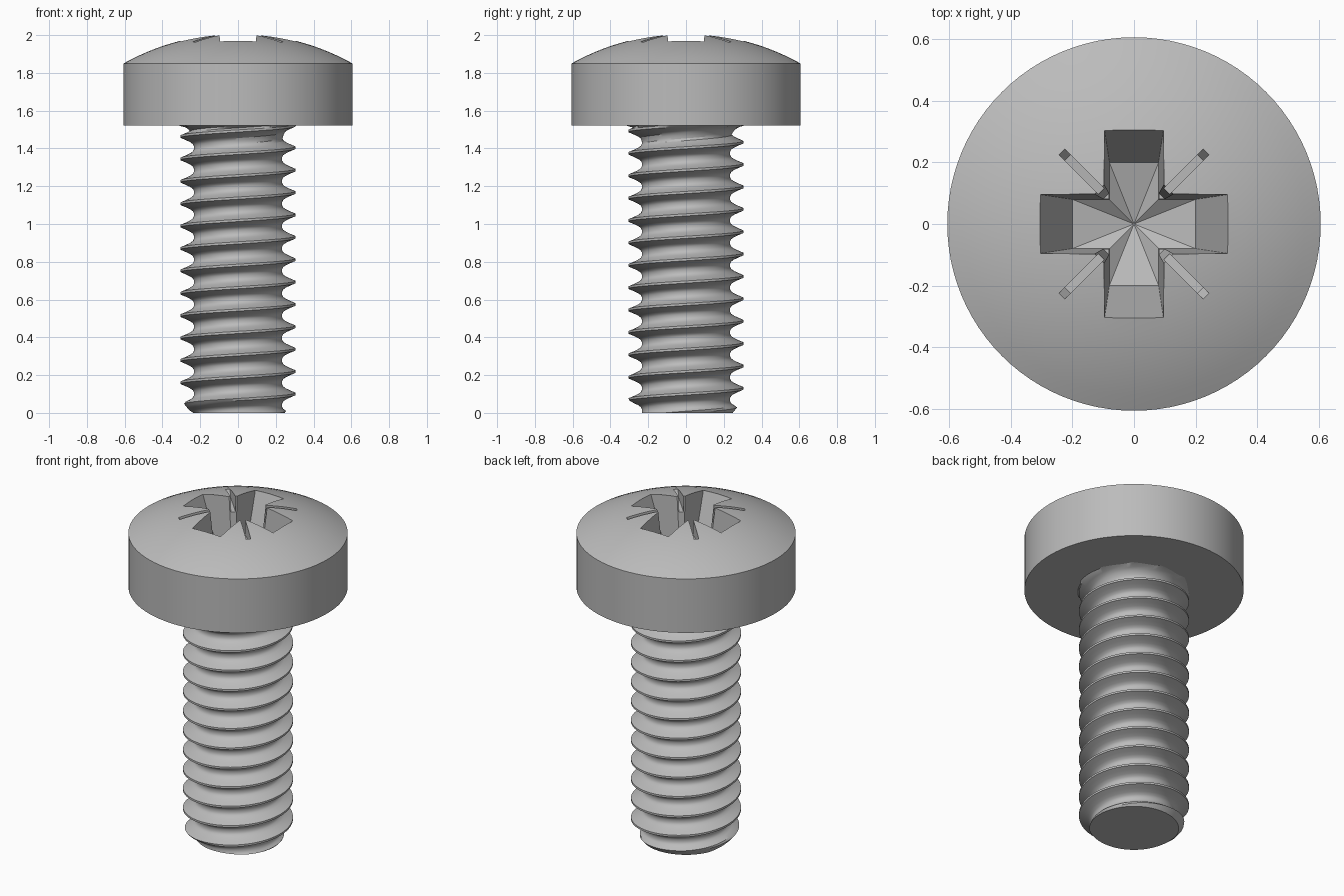
import bpy, bmesh, math
from mathutils import Vector, Matrix

cube = bpy.data.objects.get("Cube")
if cube:
    bpy.data.objects.remove(cube, do_unlink=True)

# Single plain metal colour
steel = bpy.data.materials.new("steel grey")
steel.use_nodes = True
GREY = (0.5, 0.5, 0.5, 1)
steel.diffuse_color = GREY
steel.node_tree.nodes["Principled BSDF"].inputs["Base Color"].default_value = GREY

HEAD_R, HEAD_Z, RIM_Z, APEX_Z = 0.606, 1.521, 1.85, 2.008
THREAD_R, ROOT_R, PITCH, START = 0.304, 0.234, 0.1185, 0.041
SEGS = 96


def finish(name, bm):
    bmesh.ops.remove_doubles(bm, verts=bm.verts, dist=1e-5)
    bmesh.ops.recalc_face_normals(bm, faces=bm.faces)
    mesh = bpy.data.meshes.new(name)
    bm.to_mesh(mesh)
    bm.free()
    mesh.materials.append(steel)
    obj = bpy.data.objects.new(name, mesh)
    bpy.context.collection.objects.link(obj)
    return obj


def activate(obj):
    bpy.ops.object.select_all(action='DESELECT')
    obj.select_set(True)
    bpy.context.view_layer.objects.active = obj


def carve(target, cutter):
    mod = target.modifiers.new("recess", 'BOOLEAN')
    mod.operation, mod.solver, mod.object = 'DIFFERENCE', 'EXACT', cutter
    activate(target)
    bpy.ops.object.modifier_apply(modifier=mod.name)
    bpy.data.objects.remove(cutter, do_unlink=True)


# Head: straight rim under a shallow spherical dome
rise = APEX_Z - RIM_Z
dome_r = (HEAD_R ** 2 + rise ** 2) / (2 * rise)
profile = [(0, HEAD_Z), (HEAD_R, HEAD_Z)]
for k in range(13):
    r = HEAD_R * (1 - k / 12)
    profile.append((r, APEX_Z - dome_r + math.sqrt(dome_r ** 2 - r ** 2)))
bm = bmesh.new()
verts = [bm.verts.new((r, 0, z)) for r, z in profile]
edges = [bm.edges.new(pair) for pair in zip(verts, verts[1:])]
bmesh.ops.spin(bm, geom=verts + edges, cent=(0, 0, 0), axis=(0, 0, 1),
               angle=math.tau, steps=SEGS, use_merge=False)
head = finish("head", bm)


# Cross recess: tapered arms with a conical floor
def cross_ring(bm, width, reach, z):
    ring = []
    for q in range(4):
        turn = Matrix.Rotation(q * math.pi / 2, 3, 'Z')
        for x, y in ((reach, -width), (reach, width), (width, width)):
            ring.append(bm.verts.new(turn @ Vector((x, y, z))))
    return ring


bm = bmesh.new()
top = cross_ring(bm, 0.1, 0.334, 2.05)
floor = cross_ring(bm, 0.08, 0.2, 1.68)
tip = bm.verts.new((0, 0, 1.62))
bm.faces.new(top)
for i in range(12):
    j = (i + 1) % 12
    bm.faces.new((top[i], top[j], floor[j], floor[i]))
    bm.faces.new((floor[i], floor[j], tip))
carve(head, finish("cross_cutter", bm))


# Diagonal grooves: thin shallow slots plus wider notches at the inner corners
def wedge(outline, half_width, angle):
    bm = bmesh.new()
    turn = Matrix.Rotation(angle, 3, 'Z')
    sides = [[bm.verts.new(turn @ Vector((r, s * half_width, z))) for r, z in outline]
             for s in (-1, 1)]
    for side in sides:
        bm.faces.new(side)
    for i in range(len(outline)):
        j = (i + 1) % len(outline)
        bm.faces.new((sides[0][i], sides[0][j], sides[1][j], sides[1][i]))
    return finish("groove_cutter", bm)


slot = [(0.06, 2.05), (0.385, 2.05), (0.305, 1.92), (0.06, 1.9)]
notch = [(0.06, 2.05), (0.165, 2.05), (0.128, 1.7), (0.06, 1.7)]
for q in range(4):
    angle = math.pi / 4 + q * math.pi / 2
    carve(head, wedge(slot, 0.013, angle))
    carve(head, wedge(notch, 0.024, angle))


# Shaft: helical rows give a clean right-hand thread
def shaft_radius(z, turn):
    f = (z - START) / PITCH - turn
    d = abs(f - round(f))
    t = min(1, max(0, (d - 0.05) / 0.37))
    r = THREAD_R - (THREAD_R - ROOT_R) * math.sin(t * math.pi / 2)
    r = min(r, 0.247 + 0.8 * z)                  # end chamfer
    h = min(z, HEAD_Z) - (HEAD_Z - 0.08)         # fillet under the head
    if h > 0:
        r = max(r, 0.315 - math.sqrt(max(0, 0.08 ** 2 - h ** 2)))
    return r


STEPS = [-0.05, 0.05, 0.14, 0.23, 0.32, 0.42, 0.5, 0.58, 0.68, 0.77, 0.86]
rows = [n + u for n in range(-2, 15) for u in STEPS]
bm = bmesh.new()
columns = []
for i in range(SEGS + 1):
    turn = i / SEGS
    a = math.tau * turn - math.pi
    column = []
    for row in rows:
        z = min(HEAD_Z + 0.02, max(0, START + PITCH * (turn + row)))
        r = shaft_radius(z, turn)
        column.append(bm.verts.new((r * math.cos(a), r * math.sin(a), z)))
    columns.append(column)
for left, right in zip(columns, columns[1:]):
    for k in range(len(rows) - 1):
        bm.faces.new((left[k], right[k], right[k + 1], left[k + 1]))
bmesh.ops.remove_doubles(bm, verts=bm.verts, dist=1e-5)
bmesh.ops.holes_fill(bm, edges=[e for e in bm.edges if e.is_boundary], sides=0)
shaft = finish("threaded_shaft", bm)

for obj in (head, shaft):
    activate(obj)
    bpy.ops.object.shade_smooth_by_angle(angle=math.radians(30))
